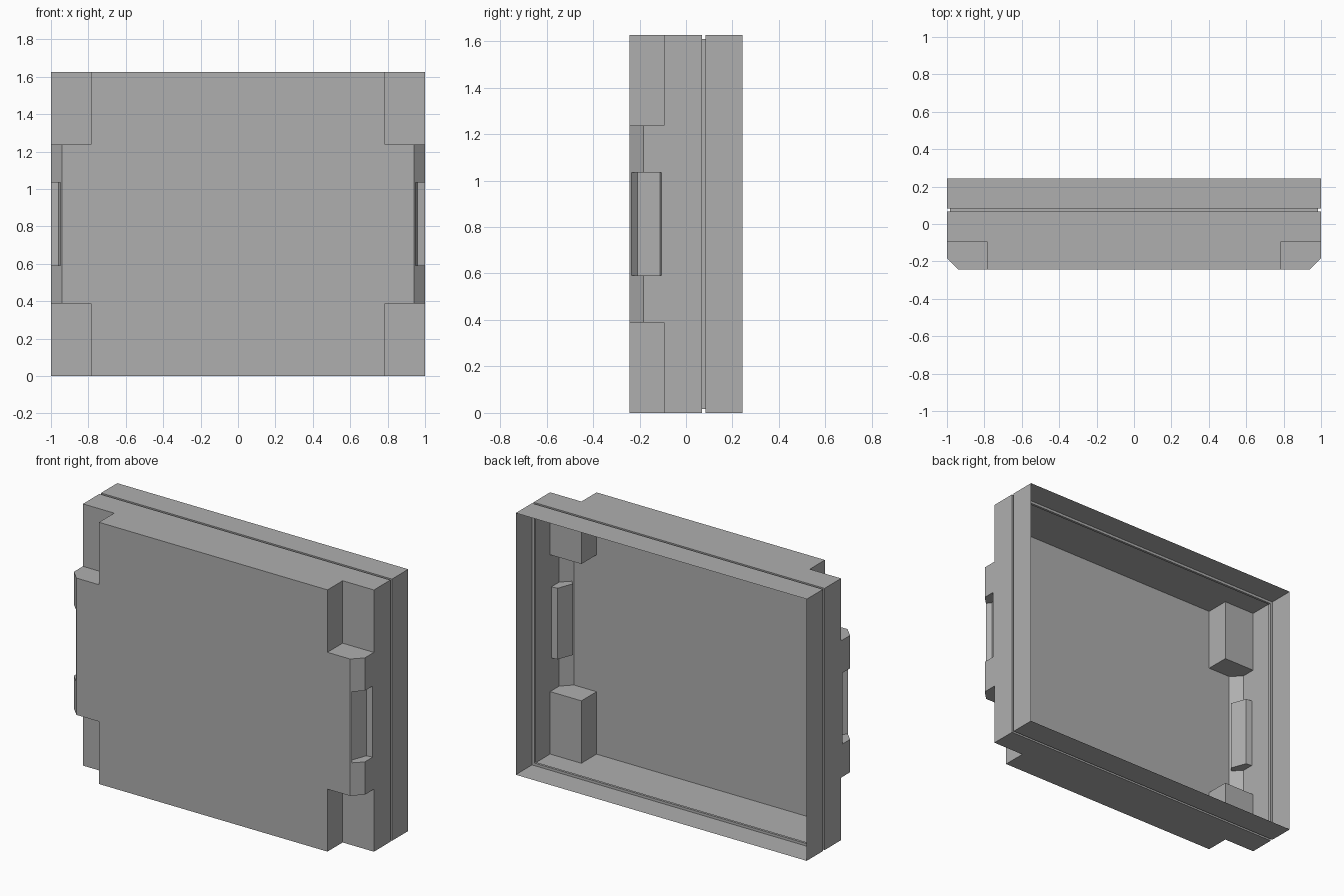
import bpy, bmesh

if "Cube" in bpy.data.objects:
    bpy.data.objects.remove(bpy.data.objects["Cube"])

H, D = 1.626, 0.243                     # height, half depth


def finish(name, bm):
    bmesh.ops.recalc_face_normals(bm, faces=bm.faces)
    me = bpy.data.meshes.new(name)
    bm.to_mesh(me)
    bm.free()
    ob = bpy.data.objects.new(name, me)
    bpy.context.collection.objects.link(ob)
    return ob


def prism(bm, outline, z0, z1, side):
    """Extrude an (x, y) outline from z0 to z1; side = 1 or -1 mirrors x."""
    lo = [bm.verts.new((side * x, y, z0)) for x, y in outline]
    hi = [bm.verts.new((side * x, y, z1)) for x, y in outline]
    bm.faces.new(lo)
    bm.faces.new(hi)
    for i in range(len(lo)):
        j = (i + 1) % len(lo)
        bm.faces.new((lo[i], lo[j], hi[j], hi[i]))


# Shell body: rectangular loops from back to front, stepping in at the groove
bm = bmesh.new()
g = 0.016
rings = []
for y, inset in [(D, 0), (0.083, 0), (0.083, g), (0.068, g), (0.068, 0), (-D, 0)]:
    x, z0, z1 = 1 - inset, inset, H - inset
    rings.append([bm.verts.new(p) for p in
                  [(-x, y, z0), (x, y, z0), (x, y, z1), (-x, y, z1)]])
for a, b in zip(rings, rings[1:]):
    for i in range(4):
        j = (i + 1) % 4
        bm.faces.new((a[i], a[j], b[j], b[i]))
bm.faces.new(rings[0])
front = bm.faces.new(rings[-1])

# Chamfer on the two upright front edges
upright = [e for e in front.edges if abs(e.verts[0].co.z - e.verts[1].co.z) > 1]
bmesh.ops.bevel(bm, geom=upright, offset=0.06, segments=1, affect='EDGES')
shell = finish("tray_shell", bm)

# Cutters: four corner notches and two side grip pockets
bm = bmesh.new()
notch = [(0.785, -0.4), (1.2, -0.4), (1.2, -0.094), (0.785, -0.094)]
grip = [(0.924, -0.209), (0.96, -0.112), (1.06, -0.097), (1.06, -0.345)]
for side in (1, -1):
    prism(bm, notch, -0.2, 0.388, side)
    prism(bm, notch, H - 0.388, H + 0.2, side)
    prism(bm, grip, 0.592, H - 0.592, side)
cutter = finish("notch_and_grip_cutter", bm)

mod = shell.modifiers.new("cut", 'BOOLEAN')
mod.operation, mod.solver, mod.object = 'DIFFERENCE', 'EXACT', cutter
bpy.context.view_layer.objects.active = shell
bpy.ops.object.modifier_apply(modifier=mod.name)
bpy.data.objects.remove(cutter)

# Open the back so the shell is a hollow tray
bm = bmesh.new()
bm.from_mesh(shell.data)
back = [f for f in bm.faces if all(v.co.y > D - 0.01 for v in f.verts)]
bmesh.ops.delete(bm, geom=back, context='FACES_ONLY')
bm.to_mesh(shell.data)
bm.free()

# Dark grey finish
grey = bpy.data.materials.new("dark_grey")
grey.diffuse_color = (0.43, 0.43, 0.43, 1)
grey.use_nodes = True
grey.node_tree.nodes["Principled BSDF"].inputs["Base Color"].default_value = grey.diffuse_color
shell.data.materials.clear()
shell.data.materials.append(grey)
